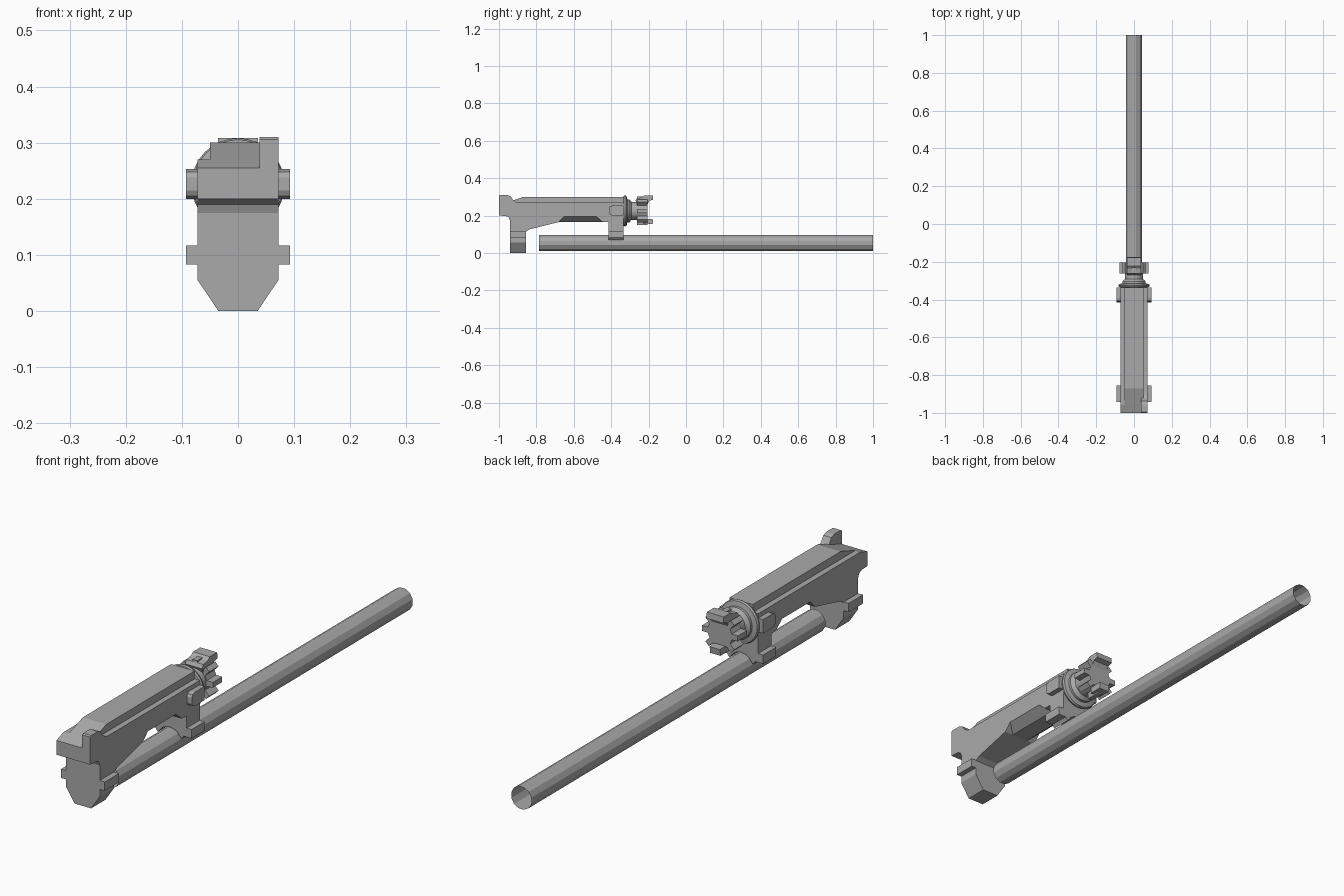
import bpy, bmesh, math
from mathutils import Vector

cube = bpy.data.objects.get("Cube")
if cube:
    bpy.data.objects.remove(cube, do_unlink=True)

steel = bpy.data.materials.new("plain grey steel")
steel.use_nodes = True
GREY = (0.4, 0.4, 0.4, 1)
steel.diffuse_color = GREY
steel.node_tree.nodes["Principled BSDF"].inputs["Base Color"].default_value = GREY


def finish(name, bm, smooth=False):
    mesh = bpy.data.meshes.new(name)
    bmesh.ops.recalc_face_normals(bm, faces=bm.faces)
    bm.to_mesh(mesh)
    bm.free()
    mesh.materials.append(steel)
    obj = bpy.data.objects.new(name, mesh)
    bpy.context.collection.objects.link(obj)
    if smooth:
        bpy.ops.object.select_all(action="DESELECT")
        obj.select_set(True)
        bpy.context.view_layer.objects.active = obj
        bpy.ops.object.shade_smooth_by_angle(angle=math.radians(35))
    return obj


def prism(name, pts, axis, lo, hi, caps=True):
    """Extrude a (y, z) outline along x, or an (x, z) outline along y."""
    bm = bmesh.new()
    place = (lambda p, d: (d, p[0], p[1])) if axis == "x" else (lambda p, d: (p[0], d, p[1]))
    a = [bm.verts.new(place(p, lo)) for p in pts]
    b = [bm.verts.new(place(p, hi)) for p in pts]
    n = len(pts)
    for i in range(n):
        j = (i + 1) % n
        bm.faces.new((a[i], a[j], b[j], b[i]))
    if caps:
        bm.faces.new(a)
        bm.faces.new(b)
    return finish(name, bm)


def mirrored(half):
    """Close a right-hand (x, z) outline with its mirror image."""
    return half + [(-x, z) for x, z in reversed(half) if x > 0]


def ring(n, r, z, phase=0.0):
    return [(r * math.cos(math.tau * (i + phase) / n),
             z + r * math.sin(math.tau * (i + phase) / n)) for i in range(n)]


def lathe(name, profile, z, steps):
    """Spin a (y, radius) profile about the lengthwise axis at height z."""
    bm = bmesh.new()
    verts = [bm.verts.new((r, y, z)) for y, r in profile]
    edges = [bm.edges.new(pair) for pair in zip(verts, verts[1:])]
    bmesh.ops.spin(bm, geom=verts + edges, cent=(0, 0, z), axis=(0, 1, 0),
                   angle=math.tau, steps=steps)
    bmesh.ops.remove_doubles(bm, verts=bm.verts, dist=0.0005)
    return finish(name, bm, True)


W = 0.072      # half width of the carrier
AXIS = 0.225   # height of the head axis
BACK = -0.335  # rear face of the carrier

# Carrier body with the arched underside and hollowed front corner
prism("carrier_body", [
    (-1, 0.2), (-1, 0.255), (-0.957, 0.27), (BACK, 0.27), (BACK, 0.165),
    (-0.445, 0.165), (-0.48, 0.195), (-0.65, 0.195), (-0.68, 0.165),
    (-0.835, 0.127), (-0.855, 0.115), (-0.942, 0.115), (-0.942, 0.175),
    (-0.948, 0.19), (-0.962, 0.198)], "x", -W, W)
prism("carrier_top", [(-0.957, 0.27), (-0.87, 0.3), (BACK, 0.3), (BACK, 0.27)],
      "x", -0.05, 0.05)
prism("carrier_keel", mirrored([(0.035, 0.165), (W, 0.195)]), "y", -0.68, -0.445)

# Raised lug on one front corner
prism("front_corner_lug", [
    (-1, 0.25), (-1, 0.306), (-0.995, 0.31), (-0.955, 0.31), (-0.937, 0.303),
    (-0.925, 0.285), (-0.905, 0.272), (-0.89, 0.27), (-0.89, 0.25)], "x", 0.038, W)

# Tapered front foot
prism("front_foot", mirrored([(0.035, 0), (W, 0.055), (W, 0.18)]), "y", -0.942, -0.855)

# Rear leg, hollowed to straddle the tube
saddle = [(0.05 * math.sin(t), 0.053 + 0.05 * math.cos(t)) for t in (0, 0.35, 0.7, 1.05)]
prism("rear_leg", mirrored(saddle + [(0.05, 0.07), (0.06, 0.083), (W, 0.083), (W, 0.18)]),
      "y", -0.415, BACK)

# Guide rails and rounded rear lugs on both sides
for side, s in (("left", 1), ("right", -1)):
    x0, x1 = sorted((s * 0.06, s * 0.093))
    for part, y0, y1 in (("front", -0.942, -0.855), ("rear", -0.415, BACK)):
        prism(f"{side}_{part}_guide", [(y0, 0.083), (y1, 0.083), (y1, 0.117), (y0, 0.117)],
              "x", x0, x1)
    prism(f"{side}_rear_lug", [
        (BACK, 0.2), (BACK, 0.253), (-0.395, 0.253), (-0.408, 0.248), (-0.413, 0.238),
        (-0.413, 0.215), (-0.408, 0.205), (-0.395, 0.2)], "x", x0, x1)

# Collar and stepped neck behind the carrier
lathe("collar_and_neck", [
    (-0.345, 0), (-0.335, 0.07), (-0.333, 0.08), (-0.326, 0.083), (-0.318, 0.08),
    (-0.314, 0.062), (-0.304, 0.062), (-0.298, 0.056), (-0.292, 0.048),
    (-0.25, 0.048)], AXIS, 32)

# Star-shaped locking head
COUNT = 8
star = []
for i in range(COUNT):
    for off, r in ((-0.27, 0.052), (-0.17, 0.077), (0.17, 0.077), (0.27, 0.052)):
        a = math.tau * (i + off) / COUNT
        star.append((r * math.cos(a), AXIS + r * math.sin(a)))
prism("locking_head", star, "y", -0.262, -0.205)

# Claws reaching past the head
prism("upper_claw", [(-0.27, 0.28), (-0.262, 0.293), (-0.235, 0.298), (-0.222, 0.308),
                     (-0.178, 0.308), (-0.175, 0.285), (-0.195, 0.28), (-0.205, 0.262),
                     (-0.262, 0.262)], "x", -0.036, 0.036)
prism("lower_claw", [(-0.23, 0.155), (-0.178, 0.155), (-0.175, 0.18), (-0.205, 0.182),
                     (-0.23, 0.195)], "x", -0.022, 0.022)

# Long open tube
prism("long_tube", ring(12, 0.044, 0.053, 0.5), "y", -0.785, 1, caps=False)
